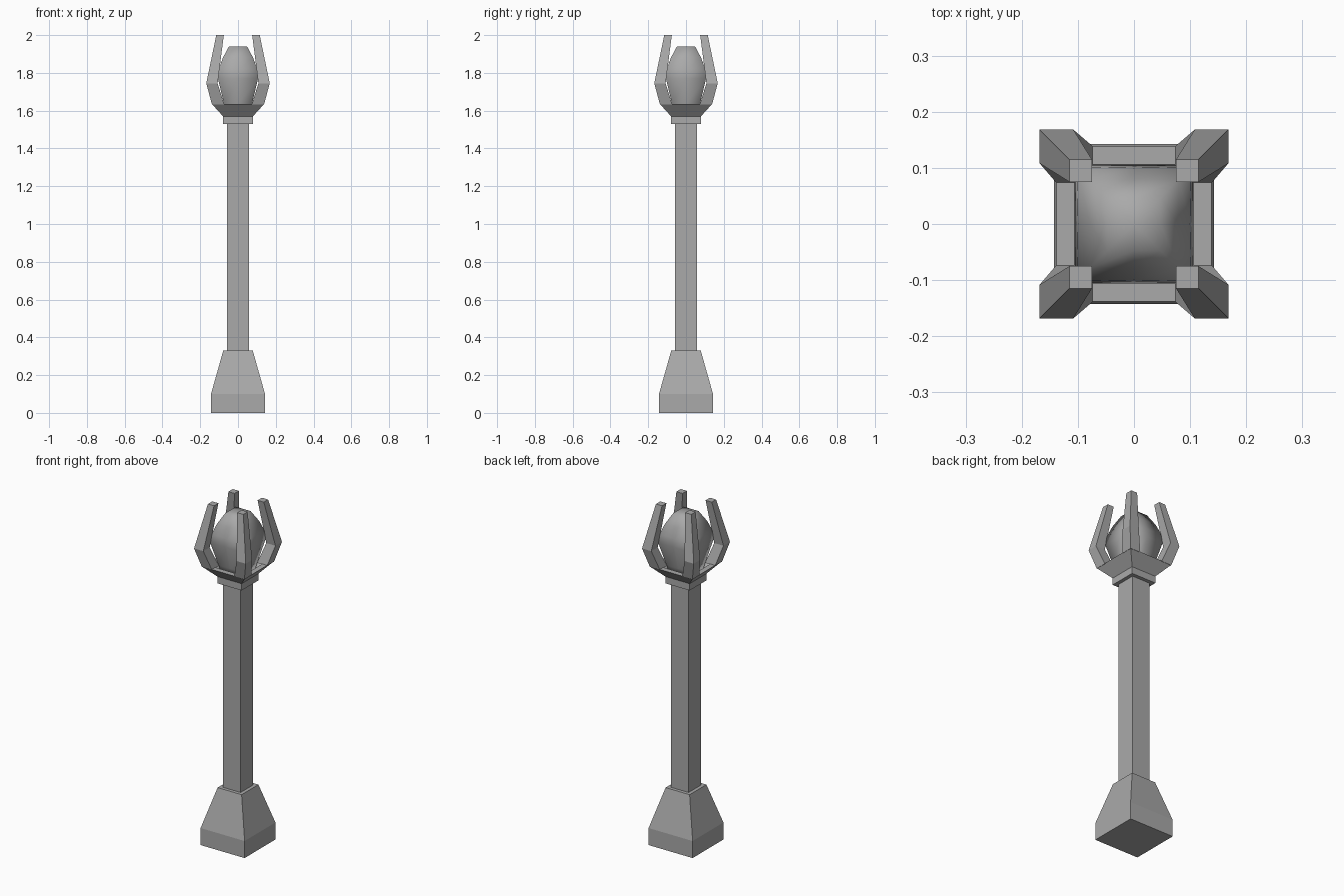
import bpy
import bmesh

default_cube = bpy.data.objects.get("Cube")
if default_cube:
    bpy.data.objects.remove(default_cube, do_unlink=True)

# Single stone colour
stone = bpy.data.materials.new("stone grey")
stone.use_nodes = True
GREY = (0.4, 0.4, 0.4, 1)
stone.diffuse_color = GREY
stone.node_tree.nodes["Principled BSDF"].inputs["Base Color"].default_value = GREY

SQUARE = [(-1, -1), (1, -1), (1, 1), (-1, 1)]
EIGHT = [(-1, -1), (0, -0.98), (1, -1), (0.98, 0),
         (1, 1), (0, 0.98), (-1, 1), (-0.98, 0)]


def loft(name, levels, outline=SQUARE, smooth=False):
    """Stack scaled outlines; each level is (centre x, centre y, half width, z)."""
    bm = bmesh.new()
    rings = [[bm.verts.new((cx + x * h, cy + y * h, z)) for x, y in outline]
             for cx, cy, h, z in levels]
    n = len(outline)
    for low, high in zip(rings, rings[1:]):
        for i in range(n):
            j = (i + 1) % n
            bm.faces.new((low[i], low[j], high[j], high[i]))
    bm.faces.new(rings[0][::-1])
    top = bm.faces.new(rings[-1])
    if smooth:
        bmesh.ops.poke(bm, faces=[top])
    bmesh.ops.recalc_face_normals(bm, faces=bm.faces[:])
    for face in bm.faces:
        face.smooth = smooth
    mesh = bpy.data.meshes.new(name)
    bm.to_mesh(mesh)
    bm.free()
    mesh.materials.append(stone)
    obj = bpy.data.objects.new(name, mesh)
    bpy.context.collection.objects.link(obj)
    return obj


def centred(*pairs):
    return [(0, 0, half, z) for half, z in pairs]


# Pedestal, shaft and collar
loft("base", centred((0.143, 0), (0.143, 0.1), (0.078, 0.33)))
loft("shaft", centred((0.058, 0.32), (0.058, 1.54)))
loft("collar", centred((0.079, 1.53), (0.079, 1.57)))

# Flared cup with a rim and a sunken floor
loft("cup", centred((0.079, 1.57), (0.138, 1.635), (0.106, 1.635), (0.075, 1.6)))

# Smooth square orb
loft("orb", centred((0.064, 1.59), (0.074, 1.635), (0.106, 1.77), (0.102, 1.82),
                    (0.08, 1.88), (0.048, 1.94)), EIGHT, smooth=True)

# Four bent corner prongs: (inner, outer, height)
PRONG = [(0.073, 0.138, 1.633), (0.108, 0.168, 1.745), (0.075, 0.115, 2.0)]
for side, sx in (("left", 1), ("right", -1)):
    for end, sy in (("front", -1), ("back", 1)):
        levels = [(sx * (a + b) / 2, sy * (a + b) / 2, (b - a) / 2, z)
                  for a, b, z in PRONG]
        loft(f"{end}_{side}_prong", levels)
